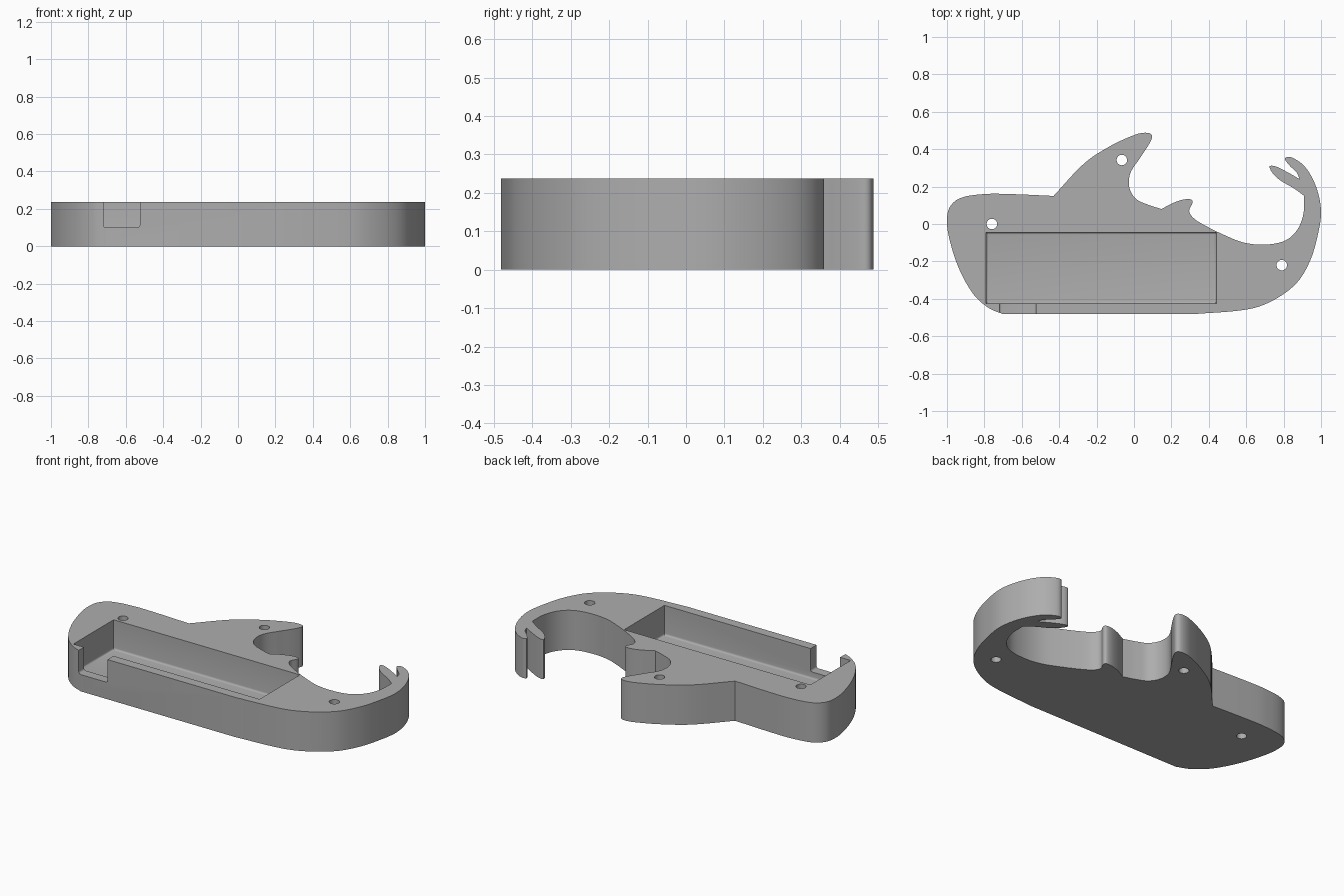
import bpy, bmesh, math
from mathutils import Vector
from mathutils.geometry import interpolate_bezier

HEIGHT = 0.237

cube = bpy.data.objects.get("Cube")
if cube:
    bpy.data.objects.remove(cube, do_unlink=True)

grey = bpy.data.materials.new("plain grey")
grey.use_nodes = True
color = (0.42, 0.42, 0.42, 1)
grey.diffuse_color = color
grey.node_tree.nodes["Principled BSDF"].inputs["Base Color"].default_value = color

# Smooth runs of the outline in hundredths, each ending at a sharp corner
RUNS = [
    # back fin
    [(-43, 15), (-26.5, 32.5), (-13, 41.5), (0, 47.5), (6, 48.8), (9.5, 47.5),
     (8.5, 43.5), (3, 35), (-2, 27), (-2.5, 19.5), (1, 13.5), (7, 10.5), (14.7, 8)],
    # small fin, tail hollow
    [(14.7, 8), (21.5, 11.5), (28, 13.3), (31.3, 12.3), (29.5, 7), (31.5, 3.5), (36.5, 0),
     (48.5, -6), (59, -10), (70, -11), (80.5, -9), (87, -3.5), (90.5, 5), (91, 15)],
    # inner tail fluke
    [(91, 15), (86, 18.7), (76.7, 24.5), (72.4, 30.5), (75, 31), (81.5, 28), (88.5, 24)],
    # outer tail fluke, tail and belly
    [(88.5, 24), (87, 27.5), (83, 31.5), (81, 35.5), (87, 34.2), (93, 28.5), (98, 18),
     (100, 6), (98, -7), (94, -20), (87, -31.5), (75, -40.5), (61.5, -45.5), (32, -48.2)],
    # flat belly
    [(32, -48.2), (-70, -48.2)],
    # snout and forehead
    [(-70, -48.2), (-77.5, -45), (-85.5, -38), (-93.5, -24), (-98.7, -8), (-100, 2),
     (-98.5, 9), (-93, 13.8), (-80, 16), (-66, 16), (-43, 15)],
]


def smooth_run(points, steps=8):
    """Run a smooth curve through the points, without its last point."""
    pts = [Vector(p) / 100 for p in points]
    last = len(pts) - 1
    dirs = [(pts[min(i + 1, last)] - pts[max(i - 1, 0)]).normalized() for i in range(last + 1)]
    out = []
    for i in range(last):
        a, b = pts[i], pts[i + 1]
        reach = (b - a).length / 3
        n = steps if last > 1 else 1
        out += interpolate_bezier(a, a + dirs[i] * reach, b - dirs[i + 1] * reach, b, n + 1)[:-1]
    return out


def make_object(name, bm):
    bmesh.ops.recalc_face_normals(bm, faces=bm.faces)
    mesh = bpy.data.meshes.new(name)
    bm.to_mesh(mesh)
    bm.free()
    mesh.materials.append(grey)
    obj = bpy.data.objects.new(name, mesh)
    bpy.context.collection.objects.link(obj)
    return obj


def box(name, low, high, round_edge=None, radius=0.012):
    """Box between two corners, rounding the edges chosen by a rule."""
    low, high = Vector(low), Vector(high)
    bm = bmesh.new()
    bmesh.ops.create_cube(bm, size=1)
    for v in bm.verts:
        v.co = (low + high) / 2 + v.co * (high - low)
    if round_edge:
        edges = [e for e in bm.edges if round_edge(e, low)]
        bmesh.ops.bevel(bm, geom=edges, offset=radius, segments=4,
                        profile=0.5, affect='EDGES')
    return make_object(name, bm)


def at_bottom(edge, low):
    return all(abs(v.co.z - low.z) < 1e-5 for v in edge.verts)


def bottom_lengthwise(edge, low):
    a, b = (v.co for v in edge.verts)
    return at_bottom(edge, low) and abs(a.x - b.x) < 1e-5


def screw_hole(x, y, radius=0.028):
    bm = bmesh.new()
    bmesh.ops.create_cone(bm, cap_ends=True, segments=32, radius1=radius,
                          radius2=radius, depth=1)
    bmesh.ops.translate(bm, verts=bm.verts, vec=(x, y, 0))
    return make_object("screw_hole_cutter", bm)


# Whale-shaped body: outline extruded upward
bm = bmesh.new()
outline = [p for run in RUNS for p in smooth_run(run)]
base = bm.faces.new([bm.verts.new((p.x, p.y, 0)) for p in outline])
top = bmesh.ops.extrude_face_region(bm, geom=[base], use_keep_orig=True)
bmesh.ops.translate(bm, vec=(0, 0, HEIGHT),
                    verts=[g for g in top["geom"] if isinstance(g, bmesh.types.BMVert)])
body = make_object("case_body", bm)

# Rectangular pocket, side opening and screw holes
cutters = [
    box("pocket_cutter", (-0.79, -0.425, 0.06), (0.44, -0.045, 0.4), at_bottom),
    box("opening_cutter", (-0.72, -0.6, 0.1), (-0.525, -0.4, 0.4), bottom_lengthwise),
] + [screw_hole(x, y) for x, y in [(-0.065, 0.342), (-0.76, 0.0), (0.79, -0.22)]]

bpy.context.view_layer.objects.active = body
for cutter in cutters:
    cutter.hide_render = True
    cut = body.modifiers.new(cutter.name, 'BOOLEAN')
    cut.operation = 'DIFFERENCE'
    cut.solver = 'EXACT'
    cut.object = cutter
    bpy.ops.object.modifier_apply(modifier=cut.name)
    bpy.data.objects.remove(cutter, do_unlink=True)

bpy.ops.object.select_all(action='DESELECT')
body.select_set(True)
bpy.ops.object.shade_smooth_by_angle(angle=math.radians(30))
